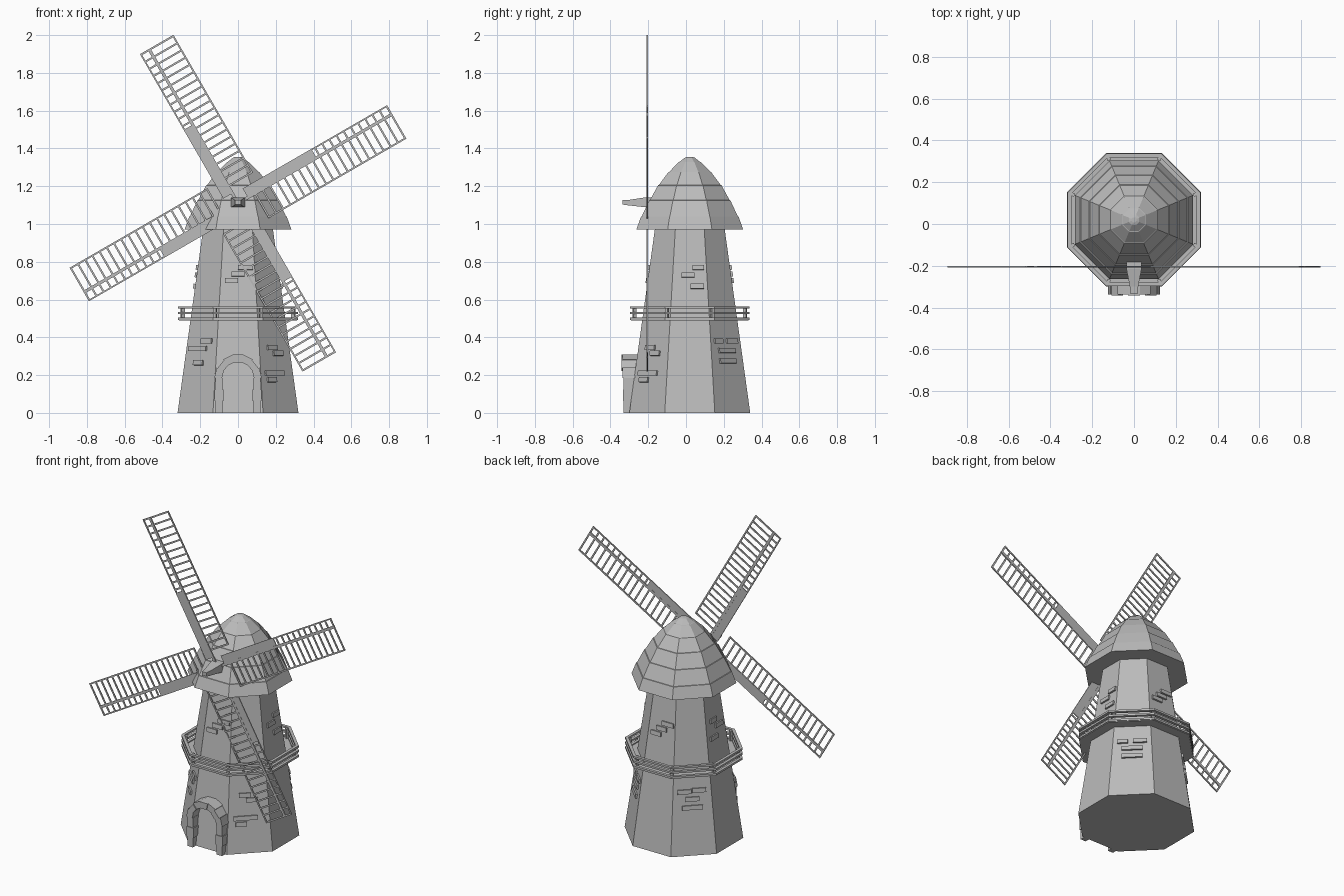
import bpy, bmesh, math
from mathutils import Matrix, Vector

if "Cube" in bpy.data.objects:
    bpy.data.objects.remove(bpy.data.objects["Cube"])

stone = bpy.data.materials.new("plain grey")
stone.use_nodes = True
GREY = (0.5, 0.5, 0.5, 1)
stone.diffuse_color = GREY
stone.node_tree.nodes["Principled BSDF"].inputs["Base Color"].default_value = GREY

CY = 0.02                       # tower axis
BASE, SLOPE = 0.32, 0.139       # tower apothem at ground, taper per unit height


def finish(name, bm):
    bmesh.ops.recalc_face_normals(bm, faces=bm.faces)
    mesh = bpy.data.meshes.new(name)
    bm.to_mesh(mesh)
    bm.free()
    mesh.materials.append(stone)
    ob = bpy.data.objects.new(name, mesh)
    bpy.context.collection.objects.link(ob)
    return ob


def box(bm, lo, hi, mat=Matrix()):
    lo, hi = Vector(lo), Vector(hi)
    size = Matrix.Diagonal((*(hi - lo), 1))
    bmesh.ops.create_cube(bm, size=1, matrix=mat @ Matrix.Translation((lo + hi) / 2) @ size)


def octagon_loft(bm, profile, closed=False):
    """Sweep (apothem, z) points round the eight-sided tower axis."""
    rings = []
    for r, z in profile:
        c = r / math.cos(math.pi / 8)
        angles = [math.radians(22.5 + 45 * k) for k in range(8)]
        rings.append([bm.verts.new((c * math.cos(a), CY + c * math.sin(a), z)) for a in angles])
    pairs = list(zip(rings, rings[1:]))
    if closed:
        pairs.append((rings[-1], rings[0]))
    else:
        bm.faces.new(rings[0])
        bm.faces.new(rings[-1])
    for a, b in pairs:
        for k in range(8):
            j = (k + 1) % 8
            bm.faces.new((a[k], a[j], b[j], b[k]))


def octagon_band(bm, r0, r1, z0, z1):
    octagon_loft(bm, [(r0, z0), (r1, z0), (r1, z1), (r0, z1)], closed=True)


# Tapered tower
bm = bmesh.new()
octagon_loft(bm, [(BASE, 0), (BASE - SLOPE, 1)])
finish("tower", bm)

# Domed cap of overlapping tiers
bm = bmesh.new()
tiers = [(0.283, 0.97), (0.255, 1.04), (0.212, 1.125), (0.165, 1.205),
         (0.11, 1.275), (0.055, 1.328), (0.025, 1.352)]
profile = [tiers[0]]
for r, z in tiers[1:-1]:
    profile += [(r + 0.003, z), (r - 0.001, z + 0.001)]
octagon_loft(bm, profile + [tiers[-1], (0.012, 1.356)])
finish("cap", bm)

# Balcony floor, rails and posts
bm = bmesh.new()
octagon_band(bm, 0.24, 0.312, 0.488, 0.498)
finish("balcony_floor", bm)
bm = bmesh.new()
for z in (0.492, 0.523, 0.552):
    octagon_band(bm, 0.299, 0.317, z, z + 0.012)
for k in range(8):
    a = math.radians(22.5 + 45 * k)
    place = Matrix.Translation((0, CY, 0)) @ Matrix.Rotation(a, 4, 'Z')
    box(bm, (0.308, -0.008, 0.49), (0.326, 0.008, 0.56), place)
finish("balcony_rail", bm)

# Raised bricks: facing angle -> (offset along wall, height, width)
upper = [(-0.035, 0.70, 0.07), (0.04, 0.77, 0.08), (0.0, 0.735, 0.07)]
bricks = {
    -90: upper,
    0: [(0.045, 0.77, 0.06), (-0.01, 0.73, 0.07), (0.04, 0.67, 0.07)],
    90: upper,
    180: [(-0.03, 0.67, 0.07), (0.03, 0.73, 0.07), (-0.02, 0.77, 0.06)],
    -45: [(-0.02, 0.345, 0.07), (0.02, 0.315, 0.07), (-0.02, 0.21, 0.14), (-0.045, 0.175, 0.065)],
    45: [(-0.055, 0.38, 0.06), (0.045, 0.38, 0.08), (0, 0.33, 0.12), (0, 0.275, 0.12)],
    -135: [(0.035, 0.38, 0.08), (-0.025, 0.34, 0.13), (-0.01, 0.265, 0.07)],
    135: [(-0.045, 0.38, 0.08), (0.04, 0.385, 0.08), (0, 0.335, 0.08), (0, 0.285, 0.12)],
}
bm = bmesh.new()
for angle, rows in bricks.items():
    turn = Matrix.Translation((0, CY, 0)) @ Matrix.Rotation(math.radians(angle), 4, 'Z')
    for u, z, w in rows:
        place = turn @ Matrix.Translation((BASE - SLOPE * z, u, z)) \
            @ Matrix.Rotation(-math.atan(SLOPE), 4, 'Y')
        box(bm, (-0.01, -w / 2, -0.013), (0.01, w / 2, 0.013), place)
finish("wall_bricks", bm)

# Stone doorway: block jambs and a ring of wedge stones
bm = bmesh.new()
for side in (-1, 1):
    for i in range(3):
        inner, outer = 0.083 - 0.006 * (i % 2), 0.12 + 0.005 * (i % 2)
        xs = sorted((side * inner, side * outer))
        box(bm, (xs[0], -0.33 - 0.004 * (i % 2), 0.062 * i),
            (xs[1], -0.24, 0.062 * (i + 1)))
finish("door_jambs", bm)
bm = bmesh.new()
STONES = 7
for i in range(STONES):
    r1 = 0.119 + 0.006 * ((i + 1) % 2 if i != 3 else 1)
    front = -0.336 - 0.006 * (i % 2)
    ends = [math.pi * (i + e) / STONES for e in (0, 1)]
    corners = [(r, a) for r, a in ((0.084, ends[0]), (r1, ends[0]), (r1, ends[1]), (0.084, ends[1]))]
    loops = [[bm.verts.new((r * math.cos(a), y, 0.186 + r * math.sin(a))) for r, a in corners]
             for y in (front, -0.235)]
    bm.faces.new(loops[0])
    bm.faces.new(loops[1])
    for k in range(4):
        j = (k + 1) % 4
        bm.faces.new((loops[0][k], loops[0][j], loops[1][j], loops[1][k]))
finish("door_arch", bm)

# Four lattice sails, drawn along local +z and turned about the hub
HUB = Vector((0, -0.205, 1.11))
TIP, START, PANEL_END = 0.943, 0.1, 0.48
NARROW, WIDE, T = -0.055, 0.15, 0.003
RUNGS = 19
for n in range(4):
    bm = bmesh.new()
    place = Matrix.Translation(HUB) @ Matrix.Rotation(math.radians(-30 + 90 * n), 4, 'Y')

    def bar(x0, x1, z0, z1, t=T):
        box(bm, (x0, -t, z0), (x1, t, z1), place)

    bar(-0.008, 0.008, 0, TIP, T + 0.001)               # spar
    bar(WIDE - 0.009, WIDE, START, TIP)                 # outer rail
    bar(NARROW, NARROW + 0.008, PANEL_END, TIP)         # narrow rail
    bar(NARROW, 0, 0.06, PANEL_END)                     # solid board
    step = (TIP - 0.01 - START) / RUNGS
    for i in range(RUNGS + 1):
        z = START + i * step
        bar(0, WIDE, z, z + 0.01, T - 0.0005)
        if z > PANEL_END:
            bar(NARROW, 0, z, z + 0.01, T - 0.0005)
    finish("sail_%d" % (n + 1), bm)

# Hub shaft tapering forward to a blunt nose
bm = bmesh.new()
sections = [(-0.1, 0.036, 0.026, 1.115), (-0.215, 0.036, 0.026, 1.115),
            (-0.3, 0.02, 0.015, 1.113), (-0.335, 0.016, 0.012, 1.115)]
loops = [[bm.verts.new((sx * w, y, z + sz * h)) for sx, sz in ((-1, -1), (1, -1), (1, 1), (-1, 1))]
         for y, w, h, z in sections]
bm.faces.new(loops[0])
bm.faces.new(loops[-1])
for a, b in zip(loops, loops[1:]):
    for k in range(4):
        j = (k + 1) % 4
        bm.faces.new((a[k], a[j], b[j], b[k]))
finish("hub_shaft", bm)
